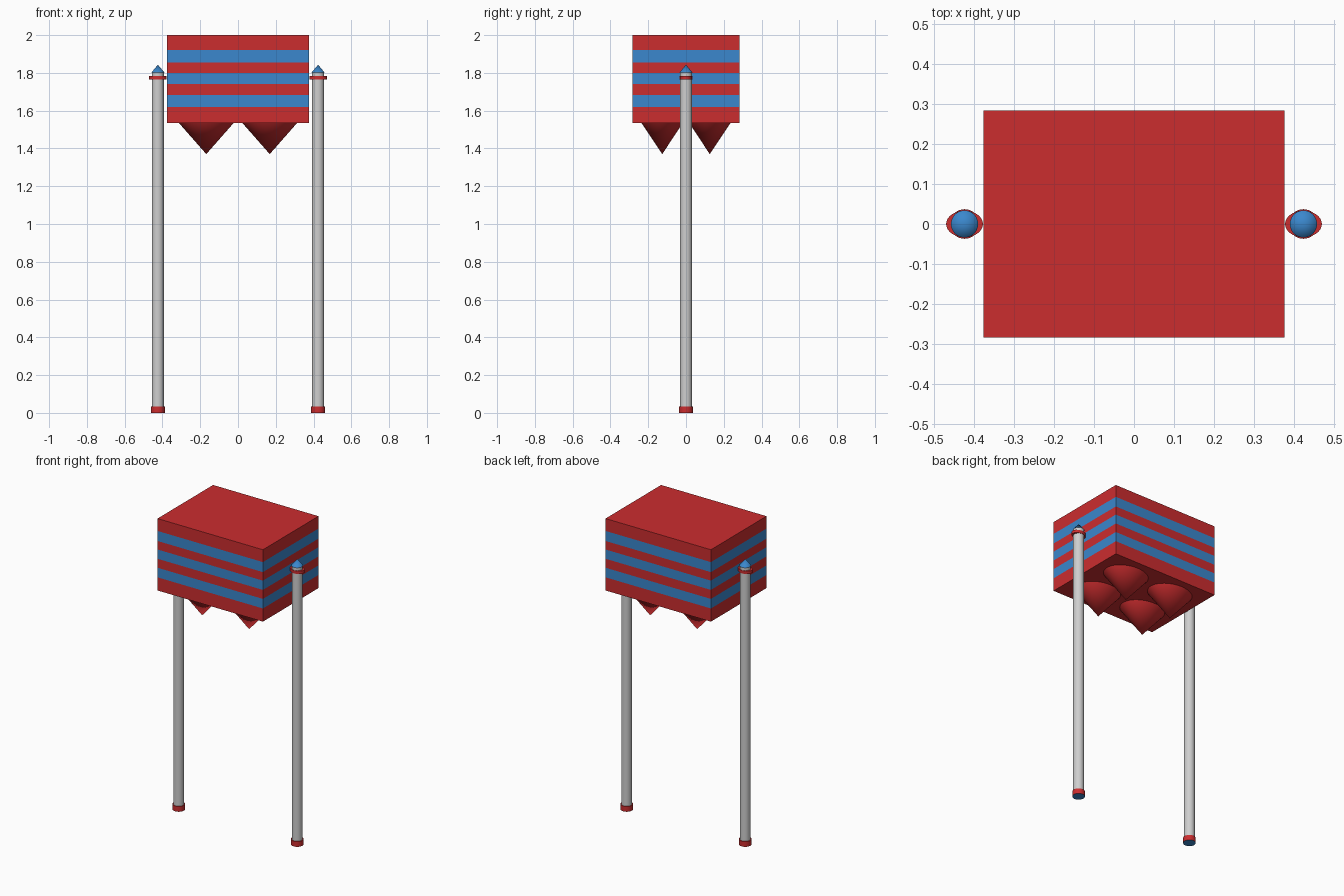
import bpy, bmesh, math
from mathutils import Matrix

if "Cube" in bpy.data.objects:
    bpy.data.objects.remove(bpy.data.objects["Cube"])


def material(name, rgb):
    m = bpy.data.materials.new(name)
    m.diffuse_color = (*rgb, 1.0)
    m.use_nodes = True
    m.node_tree.nodes["Principled BSDF"].inputs["Base Color"].default_value = m.diffuse_color
    return m


RED = material("red", (0.60, 0.026, 0.028))
BLUE = material("blue", (0.043, 0.245, 0.61))
GREY = material("light grey", (0.62, 0.62, 0.62))


def finish(bm, name, mats, smooth=False):
    me = bpy.data.meshes.new(name)
    bm.to_mesh(me)
    bm.free()
    for m in mats:
        me.materials.append(m)
    ob = bpy.data.objects.new(name, me)
    bpy.context.collection.objects.link(ob)
    if smooth:
        bpy.ops.object.select_all(action='DESELECT')
        ob.select_set(True)
        bpy.context.view_layer.objects.active = ob
        bpy.ops.object.shade_smooth_by_angle(angle=math.radians(40))
    return ob


def round_part(name, x, y, z0, z1, r0, r1, mats, squash=1.0, blue_bottom=False):
    """Cylinder or cone from z0 to z1; squash scales its y radius."""
    bm = bmesh.new()
    bmesh.ops.create_cone(
        bm, cap_ends=True, segments=40, radius1=r0, radius2=r1, depth=z1 - z0,
        matrix=Matrix.Translation((x, y, (z0 + z1) / 2)) @ Matrix.Diagonal((1, squash, 1, 1)))
    if r0 == 0 or r1 == 0:
        bmesh.ops.remove_doubles(bm, verts=bm.verts, dist=1e-5)
    if blue_bottom:
        bm.normal_update()
        for f in bm.faces:
            f.material_index = 1 if f.normal.z < -0.9 else 0
    return finish(bm, name, mats, smooth=True)


# Striped box: one cube cut at the stripe heights, coloured by height
BOTTOM, TOP = 1.535, 2.0
CUTS = [1.62, 1.682, 1.74, 1.80, 1.855, 1.92]
bm = bmesh.new()
bmesh.ops.create_cube(bm, size=1, matrix=Matrix.Translation((0, 0, (BOTTOM + TOP) / 2))
                      @ Matrix.Diagonal((0.754, 0.568, TOP - BOTTOM, 1)))
for z in CUTS:
    bmesh.ops.bisect_plane(bm, geom=bm.verts[:] + bm.edges[:] + bm.faces[:],
                           plane_co=(0, 0, z), plane_no=(0, 0, 1))
for f in bm.faces:
    h = f.calc_center_median().z
    f.material_index = sum(h > c for c in CUTS) % 2
finish(bm, "striped_box", [RED, BLUE])

# Four downward cones under the box
for sx in (-1, 1):
    for sy in (-1, 1):
        round_part(f"under_cone_{'right' if sx > 0 else 'left'}_{'back' if sy > 0 else 'front'}",
                   sx * 0.168, sy * 0.126, 1.37, BOTTOM + 0.001, 0, 0.146, [RED], squash=0.755)

# Two side poles, each with foot, collar and pointed cap
for side, x in (("left", -0.424), ("right", 0.424)):
    round_part(f"{side}_pole", x, 0, 0.01, 1.805, 0.032, 0.032, [GREY])
    round_part(f"{side}_pole_foot", x, 0, 0, 0.034, 0.037, 0.037, [RED, BLUE], blue_bottom=True)
    round_part(f"{side}_pole_collar", x, 0, 1.764, 1.783, 0.046, 0.046, [RED], squash=0.72)
    round_part(f"{side}_pole_cap", x, 0, 1.803, 1.843, 0.034, 0, [BLUE])
